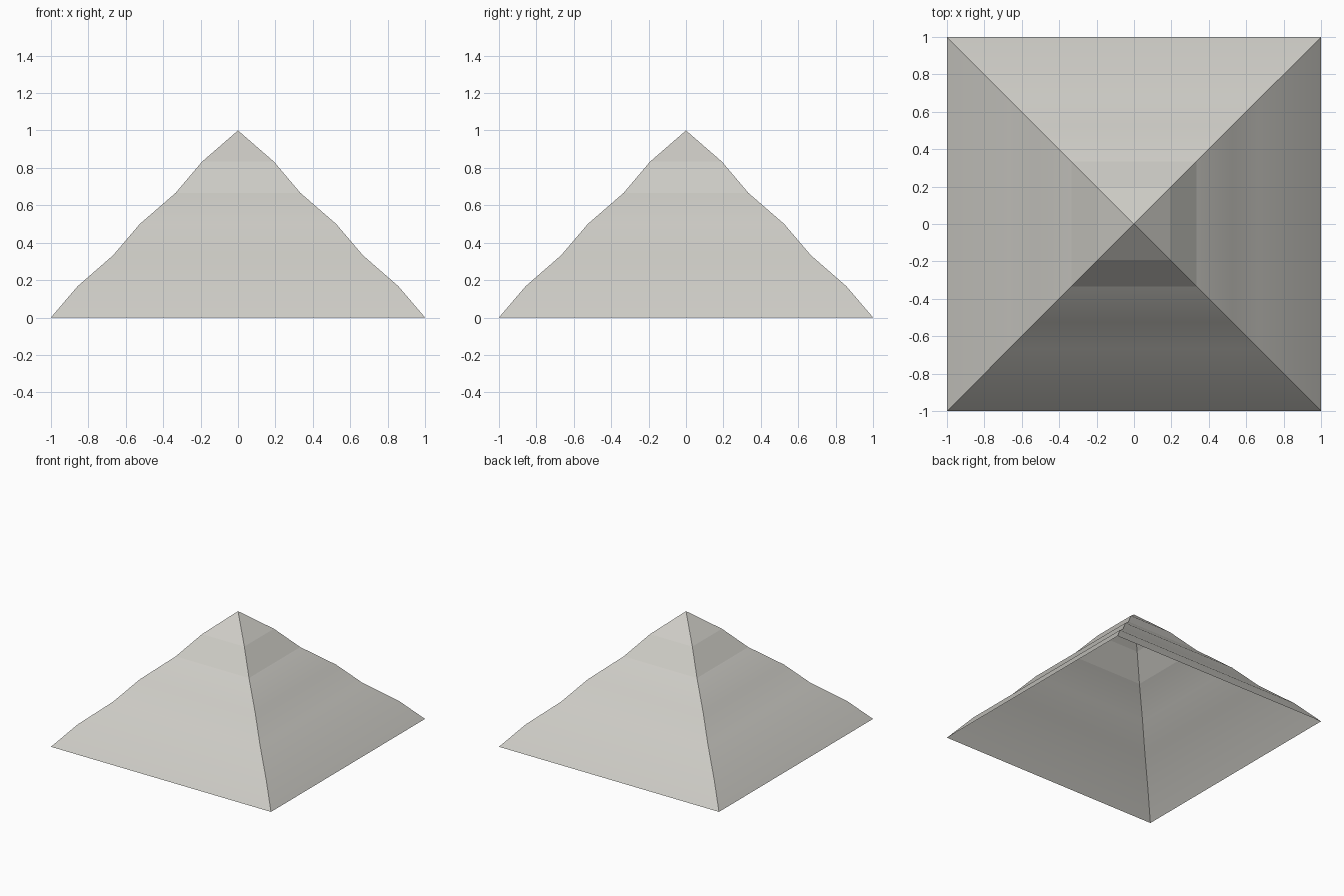
import bpy, bmesh, math

cube = bpy.data.objects.get("Cube")
if cube:
    bpy.data.objects.remove(cube, do_unlink=True)

# Pale stone material
stone = bpy.data.materials.new("pale grey stone")
stone.use_nodes = True
colour = (0.62, 0.61, 0.57, 1.0)
stone.diffuse_color = colour
stone.node_tree.nodes["Principled BSDF"].inputs["Base Color"].default_value = colour

# Half width of each square ring, evenly spaced in height up to the apex
HALF_WIDTHS = [1.0, 0.858, 0.667, 0.525, 0.333, 0.192]
CORNERS = [(-1, -1), (1, -1), (1, 1), (-1, 1)]

# Open-bottomed pyramid shell with alternating steep and shallow courses
bm = bmesh.new()
steps = len(HALF_WIDTHS)
rings = [[bm.verts.new((sx * w, sy * w, i / steps)) for sx, sy in CORNERS]
         for i, w in enumerate(HALF_WIDTHS)]
apex = bm.verts.new((0, 0, 1))
for low, high in zip(rings, rings[1:]):
    for k in range(4):
        n = (k + 1) % 4
        bm.faces.new((low[k], low[n], high[n], high[k]))
for k in range(4):
    bm.faces.new((rings[-1][k], rings[-1][(k + 1) % 4], apex))

mesh = bpy.data.meshes.new("pyramid_roof")
bm.to_mesh(mesh)
bm.free()
mesh.materials.append(stone)
roof = bpy.data.objects.new("pyramid_roof", mesh)
bpy.context.collection.objects.link(roof)

# Smooth slopes, crisp corner ridges and crisp edges around the cap courses
bpy.ops.object.select_all(action='DESELECT')
roof.select_set(True)
bpy.context.view_layer.objects.active = roof
bpy.ops.object.shade_smooth_by_angle(angle=math.radians(30))
for edge in mesh.edges:
    a, b = (mesh.vertices[v].co for v in edge.vertices)
    if abs(a.z - b.z) < 1e-4 and a.z > 0.6:
        edge.use_edge_sharp = True
